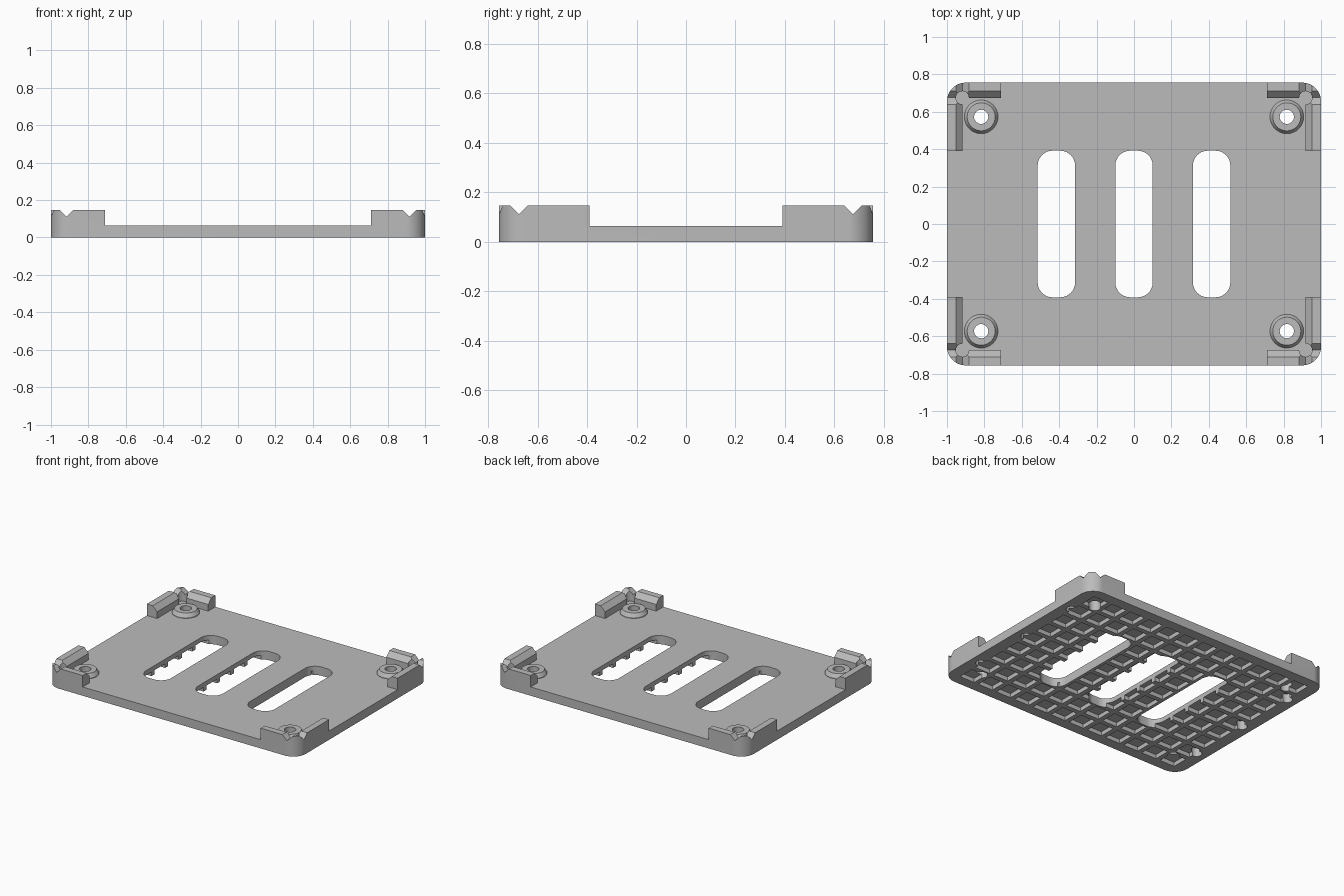
import bpy, bmesh, math
from mathutils import Matrix, Vector

cube = bpy.data.objects.get("Cube")
if cube:
    bpy.data.objects.remove(cube, do_unlink=True)

GREY = (0.5, 0.5, 0.5, 1)
mat = bpy.data.materials.new("plain grey")
mat.use_nodes = True
mat.diffuse_color = GREY
mat.node_tree.nodes["Principled BSDF"].inputs["Base Color"].default_value = GREY

FLOOR, TOP = 0.063, 0.146
WALL_X, WALL_Y = 0.918, 0.675   # inner faces of the corner walls
SIDES = (-1, 1)


def finish(name, bm):
    bmesh.ops.recalc_face_normals(bm, faces=bm.faces[:])
    mesh = bpy.data.meshes.new(name)
    bm.to_mesh(mesh)
    bm.free()
    mesh.materials.append(mat)
    obj = bpy.data.objects.new(name, mesh)
    bpy.context.collection.objects.link(obj)
    return obj


def add_box(bm, x, y, z, sx, sy, sz, turn=None):
    m = Matrix.Translation((x, y, z)) @ (turn or Matrix.Identity(4)) @ Matrix.Diagonal((sx, sy, sz, 1))
    bmesh.ops.create_cube(bm, size=1, matrix=m)


def add_cylinder(bm, x, y, z0, z1, r):
    bmesh.ops.create_cone(bm, cap_ends=True, segments=32, radius1=r, radius2=r, depth=z1 - z0,
                          matrix=Matrix.Translation((x, y, (z0 + z1) / 2)))


def add_rounded_block(bm, x, y, hx, hy, r, z0, z1, steps=10):
    ring = []
    for q, (sx, sy) in enumerate(((1, 1), (-1, 1), (-1, -1), (1, -1))):
        for i in range(steps + 1):
            a = (q + i / steps) * math.pi / 2
            ring.append(bm.verts.new((x + sx * (hx - r) + r * math.cos(a),
                                      y + sy * (hy - r) + r * math.sin(a), z0)))
    face = bm.faces.new(ring)
    up = bmesh.ops.extrude_face_region(bm, geom=[face])["geom"]
    bmesh.ops.translate(bm, vec=Vector((0, 0, z1 - z0)),
                        verts=[g for g in up if isinstance(g, bmesh.types.BMVert)])


def cut(target, bm):
    cutter = finish("cutter", bm)
    cutter.hide_render = True
    mod = target.modifiers.new("cut", "BOOLEAN")
    mod.operation, mod.solver, mod.object = "DIFFERENCE", "EXACT", cutter
    bpy.context.view_layer.objects.active = target
    bpy.ops.object.modifier_apply(modifier=mod.name)
    bpy.data.objects.remove(cutter, do_unlink=True)


def smooth(obj):
    bpy.ops.object.select_all(action="DESELECT")
    obj.select_set(True)
    bpy.context.view_layer.objects.active = obj
    bpy.ops.object.shade_smooth_by_angle(angle=math.radians(30))


# Base plate blank with rounded corners
bm = bmesh.new()
add_rounded_block(bm, 0, 0, 1, 0.756, 0.1, 0, TOP)
plate = finish("base_plate", bm)

# Clear the space above the floor, leaving only the corner walls
for sx, sy in ((2 * WALL_X, 2 * WALL_Y), (1.42, 2), (3, 0.78)):
    bm = bmesh.new()
    add_box(bm, 0, 0, FLOOR + 0.1, sx, sy, 0.2)
    cut(plate, bm)

# Vee grooves along the wall tops and round reliefs in the corners
groove = 0.035 * math.sqrt(2)
for s in SIDES:
    bm = bmesh.new()
    add_box(bm, s * WALL_X, 0, TOP, groove, 3, groove, Matrix.Rotation(math.pi / 4, 4, "Y"))
    cut(plate, bm)
    bm = bmesh.new()
    add_box(bm, 0, s * WALL_Y, TOP, 3, groove, groove, Matrix.Rotation(math.pi / 4, 4, "X"))
    cut(plate, bm)
bm = bmesh.new()
for sx in SIDES:
    for sy in SIDES:
        add_cylinder(bm, sx * WALL_X, sy * WALL_Y, FLOOR, 0.2, 0.035)
cut(plate, bm)

# Waffle pockets on the underside
PITCH, POCKET, DEPTH = 0.155, 0.12, 0.03
bm = bmesh.new()
for i in range(12):
    for j in range(9):
        add_box(bm, (i - 5.5) * PITCH, (j - 4) * PITCH, 0, POCKET, POCKET, 2 * DEPTH)
cut(plate, bm)

# Long slots, screw holes and edge holes
bm = bmesh.new()
for x in (-0.415, 0, 0.415):
    add_rounded_block(bm, x, 0, 0.1, 0.392, 0.08, -0.1, 0.2)
for sx in SIDES:
    for sy in SIDES:
        add_cylinder(bm, sx * 0.817, sy * 0.573, -0.1, 0.2, 0.038)
    for y in (-0.46, 0, 0.46):
        add_cylinder(bm, sx * 0.92, y, -0.1, FLOOR, 0.035)
cut(plate, bm)
smooth(plate)

# Tapered ring bosses around the screw holes
profile = ((0.038, FLOOR - 0.005), (0.09, FLOOR - 0.005), (0.09, FLOOR + 0.008),
           (0.075, FLOOR + 0.032), (0.038, FLOOR + 0.032))
for sx, side in ((-1, "right"), (1, "left")):
    for sy, end in ((-1, "front"), (1, "back")):
        bm = bmesh.new()
        pts = [bm.verts.new((r, 0, z)) for r, z in profile]
        edges = [bm.edges.new((pts[k], pts[(k + 1) % len(pts)])) for k in range(len(pts))]
        bmesh.ops.spin(bm, geom=pts + edges, cent=(0, 0, 0), axis=(0, 0, 1),
                       angle=2 * math.pi, steps=32, use_merge=True)
        bmesh.ops.remove_doubles(bm, verts=bm.verts[:], dist=0.0001)
        boss = finish(f"screw_boss_{end}_{side}", bm)
        boss.location = (sx * 0.817, sy * 0.573, 0)
        smooth(boss)
